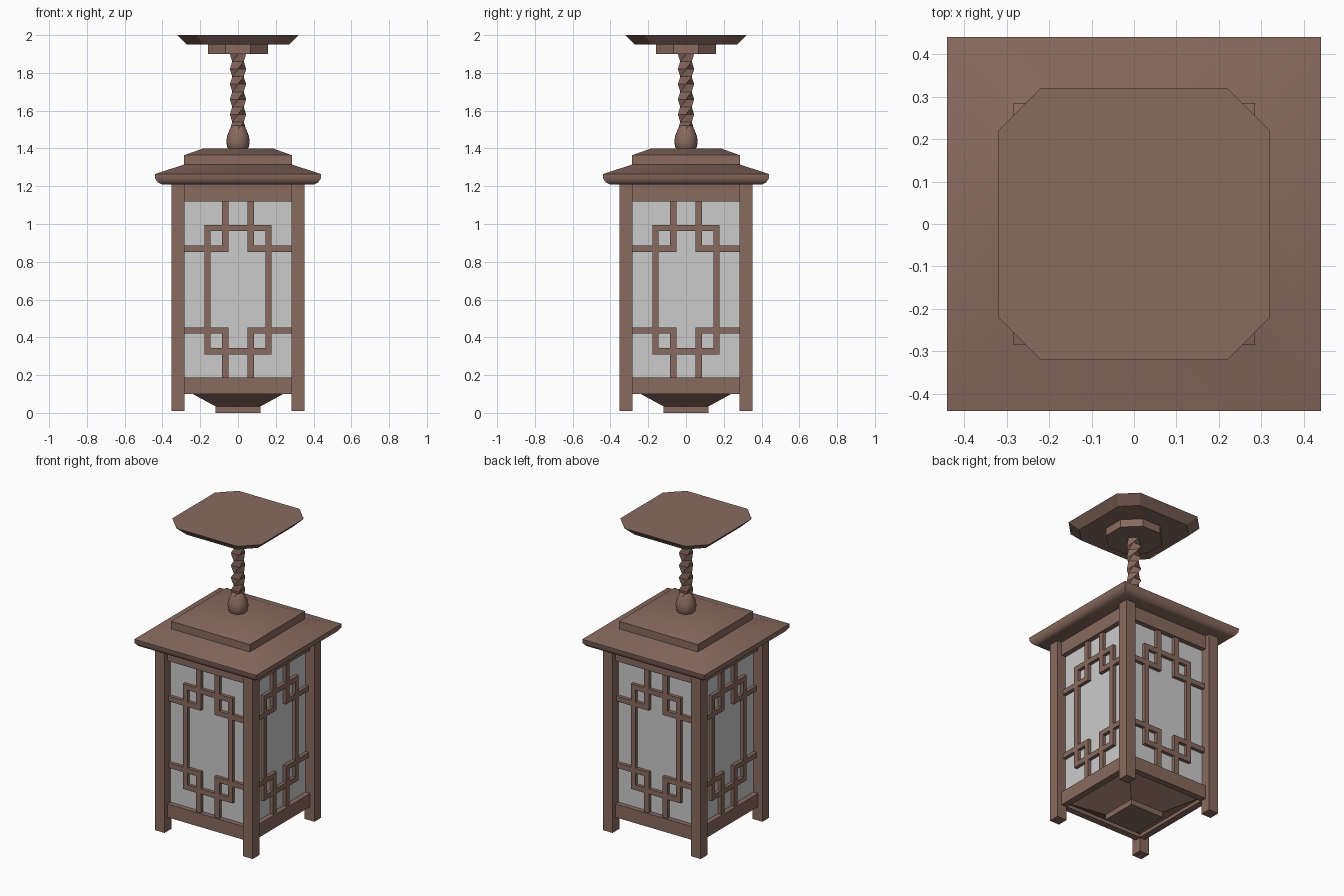
import bpy, bmesh
from math import pi, cos, sin, radians

if "Cube" in bpy.data.objects:
    bpy.data.objects.remove(bpy.data.objects["Cube"])

brown = bpy.data.materials.new("brown_metal")
brown.diffuse_color = (0.25, 0.145, 0.113, 1)
brown.use_nodes = True
brown.node_tree.nodes["Principled BSDF"].inputs["Base Color"].default_value = brown.diffuse_color


def finish(name, bm, mat=brown, smooth=None):
    bmesh.ops.recalc_face_normals(bm, faces=bm.faces)
    me = bpy.data.meshes.new(name)
    bm.to_mesh(me)
    bm.free()
    ob = bpy.data.objects.new(name, me)
    bpy.context.collection.objects.link(ob)
    if mat:
        me.materials.append(mat)
    if smooth:
        bpy.ops.object.select_all(action='DESELECT')
        ob.select_set(True)
        bpy.context.view_layer.objects.active = ob
        bpy.ops.object.shade_smooth_by_angle(angle=radians(smooth))
    return ob


def loft(name, rings, smooth=None):
    """Skin a stack of equal-length rings of points and cap both ends."""
    bm = bmesh.new()
    vs = [[bm.verts.new(p) for p in r] for r in rings]
    n = len(vs[0])
    for a, b in zip(vs, vs[1:]):
        for i in range(n):
            j = (i + 1) % n
            bm.faces.new((a[i], a[j], b[j], b[i]))
    bm.faces.new(vs[0][::-1])
    bm.faces.new(vs[-1])
    return finish(name, bm, smooth=smooth)


def square(h, z):
    return [(-h, -h, z), (h, -h, z), (h, h, z), (-h, h, z)]


def octagon(h, c, z):
    return [(-c, -h, z), (c, -h, z), (h, -c, z), (h, c, z),
            (c, h, z), (-c, h, z), (-h, c, z), (-h, -c, z)]


def circle(r, z, n, turn=0.0):
    return [(r * cos(turn + 2 * pi * i / n), r * sin(turn + 2 * pi * i / n), z)
            for i in range(n)]


def boxes(name, spans, mat=brown):
    """One object from boxes given as (x0, x1, y0, y1, z0, z1)."""
    bm = bmesh.new()
    for x0, x1, y0, y1, z0, z1 in spans:
        vs = bmesh.ops.create_cube(bm, size=1)["verts"]
        for v in vs:
            v.co = (x1 if v.co.x > 0 else x0, y1 if v.co.y > 0 else y0,
                    z1 if v.co.z > 0 else z0)
    return finish(name, bm, mat)


# Ceiling canopy and its lower collar
loft("ceiling_canopy", [octagon(0.27, 0.18, 1.95), octagon(0.315, 0.22, 1.965),
                        octagon(0.32, 0.22, 2.0)][::2])
loft("canopy_collar", [octagon(0.16, 0.066, 1.90), octagon(0.16, 0.066, 1.95)])

# Twisted square rod: each ring turns an eighth of a circle
loft("twisted_rod", [circle(0.043, 1.50 + 0.04 * i, 4, i * pi / 4) for i in range(11)])

# Teardrop finial
drop = [(0.048, 1.39), (0.058, 1.41), (0.062, 1.435), (0.058, 1.465),
        (0.046, 1.495), (0.036, 1.515), (0.028, 1.522)]
loft("finial", [circle(r, z, 20) for r, z in drop], smooth=40)

# Two-tier roof with rounded eave
roof = [(0.28, 1.208), (0.40, 1.208), (0.425, 1.22), (0.438, 1.24), (0.44, 1.264),
        (0.285, 1.315), (0.285, 1.364), (0.185, 1.40)]
loft("roof", [square(h, z) for h, z in roof], smooth=35)

# Corner posts
I, O = 0.283, 0.353
for sx in (-1, 1):
    for sy in (-1, 1):
        xs, ys = sorted((sx * I, sx * O)), sorted((sy * I, sy * O))
        boxes("corner_post", [(*xs, *ys, 0.01, 1.21)])

# Frosted glass box
G = 0.29
boxes("glass_panes", [(-G, G, -G, G, 0.14, 1.16)], mat=None)

# Rails and lattice, built for the front and turned to all four sides
mid = 0.6525                      # lattice mirror height
yo, yi = -0.312, -0.285
lattice = []
for s in (-1, 1):
    def bar(x0, x1, z0, z1):
        for flip in (False, True):
            za, zb = (2 * mid - z1, 2 * mid - z0) if flip else (z0, z1)
            lattice.append((*sorted((s * x0, s * x1)), yo, yi, za, zb))
    bar(0.05, 0.085, 0.853, 1.12)     # upright stub
    bar(0.05, 0.285, 0.853, 0.886)    # side stub
    bar(0.145, 0.178, mid, 0.995)     # frame side
    bar(0.0, 0.178, 0.962, 0.995)     # frame end
for k in range(4):
    rails = boxes("side_rails", [(-I, I, -0.322, -0.28, 0.10, 0.187),
                                 (-I, I, -0.322, -0.28, 1.12, 1.21)])
    grid = boxes("lattice", lattice)
    for ob in (rails, grid):
        ob.rotation_euler.z = k * pi / 2

# Bottom pan
loft("bottom_pan", [square(h, z) for h, z in
                    [(0.12, 0.0), (0.12, 0.035), (0.285, 0.125), (0.285, 0.14)]])
